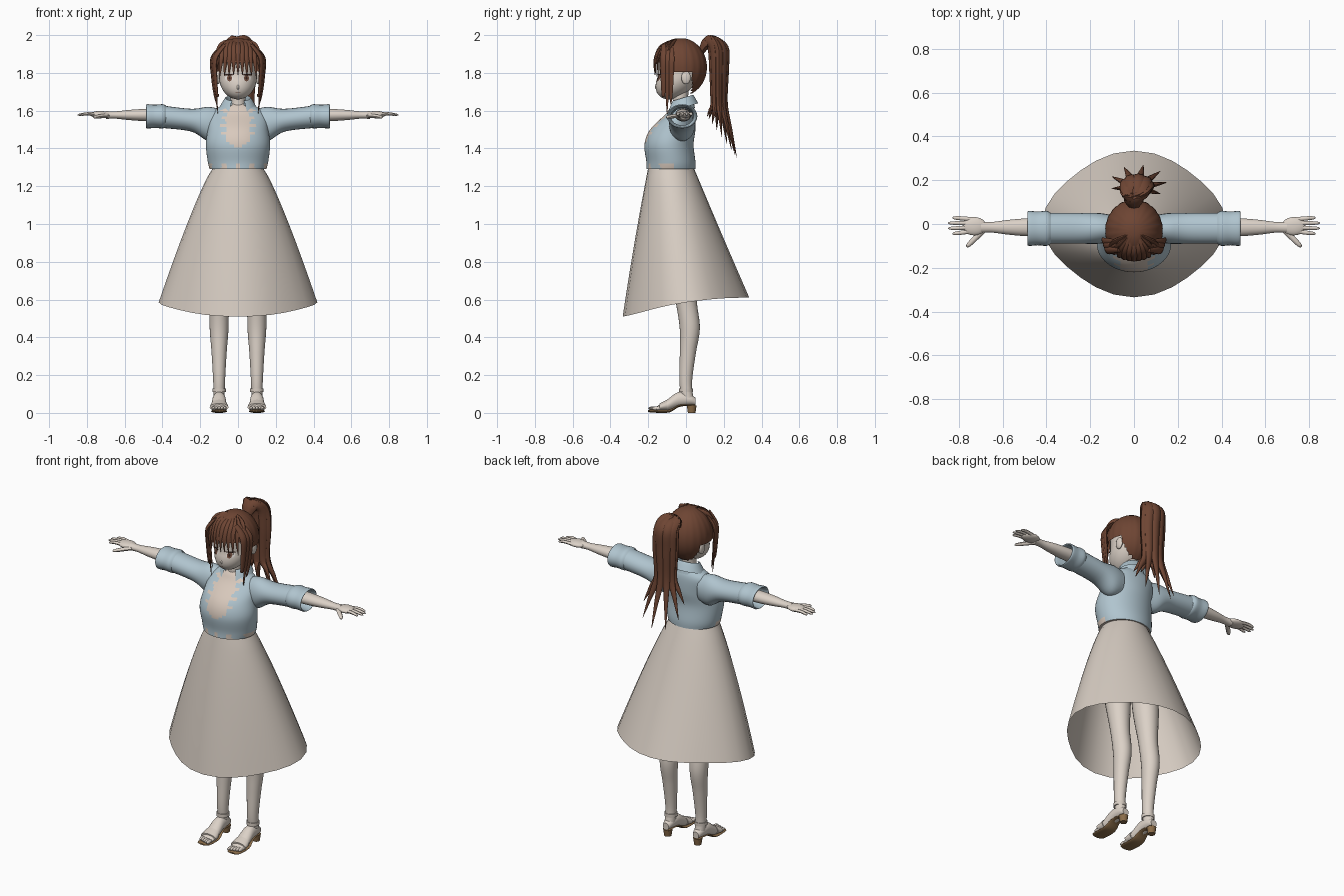
import bpy, bmesh
from math import sin, cos, pi, tau, sqrt, radians
from mathutils import Vector

cube = bpy.data.objects.get("Cube")
if cube:
    bpy.data.objects.remove(cube)


def material(name, *srgb):
    mat = bpy.data.materials.new(name)
    mat.use_nodes = True
    colour = [((c + .055) / 1.055) ** 2.4 for c in srgb] + [1]
    mat.diffuse_color = colour
    mat.node_tree.nodes["Principled BSDF"].inputs["Base Color"].default_value = colour
    return mat


SKIN = material("skin", .86, .82, .78)
SKIRT = material("skirt beige", .84, .8, .76)
BLOUSE = material("blouse beige", .85, .79, .74)
BLUE = material("jacket blue", .69, .77, .81)
HAIR = material("hair brown", .43, .27, .2)
SOLE = material("sole tan", .55, .43, .29)
WHITE = material("eye white", .9, .88, .86)
IRIS = material("iris brown", .45, .31, .25)
DARK = material("lash dark", .2, .13, .11)
X, Y, Z = Vector((1, 0, 0)), Vector((0, 1, 0)), Vector((0, 0, 1))


def mix(a, b, t):
    return a + (b - a) * t


def saw(value):
    return abs(value % 1 * 2 - 1)


def steps(count):
    return [i / count for i in range(count + 1)]


def smooth(keys, count=6):
    """Catmull-Rom samples through a list of equal-length tuples."""
    samples = []
    for i in range(len(keys) - 1):
        group = keys[max(i - 1, 0)], keys[i], keys[i + 1], keys[min(i + 2, len(keys) - 1)]
        for t in steps(count)[:-1]:
            samples.append(tuple(
                b + t / 2 * (c - a + t * (2 * a - 5 * b + 4 * c - d + t * (3 * (b - c) + d - a)))
                for a, b, c, d in zip(*group)))
    return samples + [tuple(keys[-1])]


def loft(name, mats, rings, sides=24, caps=True, mirror=False, start=0, arc=tau, bend=None, rule=None, cut=None):
    """Skin (centre, u, v) rings; bend moves points, rule picks materials, cut removes faces."""
    bm = bmesh.new()
    closed = arc == tau
    spans = sides if closed else sides - 1
    angles = [start + arc * k / spans for k in range(sides)]
    rows = []
    for centre, u, v in rings:
        points = [centre + u * cos(a) + v * sin(a) for a in angles]
        rows.append([bm.verts.new(bend(p, a) if bend else p) for p, a in zip(points, angles)])
    for row, following in zip(rows, rows[1:]):
        for k in range(spans):
            j = (k + 1) % sides
            bm.faces.new((row[k], row[j], following[j], following[k]))
    if caps and closed:
        bm.faces.new(rows[0])
        bm.faces.new(rows[-1])
    if cut:
        doomed = [f for f in bm.faces if cut(f.calc_center_median())]
        bmesh.ops.delete(bm, geom=doomed, context='FACES')
    bmesh.ops.recalc_face_normals(bm, faces=bm.faces)
    if rule:
        for face in bm.faces:
            face.material_index = rule(face.calc_center_median())
    mesh = bpy.data.meshes.new(name)
    bm.to_mesh(mesh)
    bm.free()
    part = bpy.data.objects.new(name, mesh)
    bpy.context.collection.objects.link(part)
    for mat in mats:
        mesh.materials.append(mat)
    bpy.ops.object.select_all(action='DESELECT')
    part.select_set(True)
    bpy.context.view_layer.objects.active = part
    bpy.ops.object.shade_smooth_by_angle(angle=radians(45))
    if mirror:
        part.modifiers.new("Mirror", 'MIRROR').use_mirror_merge = False


def tube(name, mats, axis, base, keys, flat=1, **options):
    """Loft along an axis; keys hold position, offset, radius and optionally a second radius."""
    along, u, v = {'x': (X, Y, Z), 'y': (Y, X, Z), 'z': (Z, X, Y)}[axis]
    shift = v
    rings = []
    for place, offset, radius, *second in smooth(keys):
        depth = second[0] if second else radius * flat
        rings.append((Vector(base) + along * place + shift * offset, u * radius, v * depth))
    loft(name, mats, rings, **options)


def ball(name, mats, centre, radii, **options):
    a, b, c = radii
    rings = [(Vector(centre) - Z * c * cos(pi * t), X * a * sin(pi * t), Y * b * sin(pi * t))
             for t in steps(20)[1:-1]]
    loft(name, mats, rings, **options)


def pointed(t):
    return min(1, .5 + 2 * t) * max(.02, 1 - t * t)


def rounded(t):
    return sqrt(max(.03, 1 - t ** 6)) * (1 - t / 5)


def sweep(name, mats, points, width, depth, out, shape=pointed, **options):
    """Tapered strand along a path, with its flat side facing out."""
    path = [Vector(p) for p in smooth(points)]
    last = len(path) - 1
    rings = []
    for i, point in enumerate(path):
        tangent = (path[min(i + 1, last)] - path[max(i - 1, 0)]).normalized()
        side = tangent.cross(out).normalized()
        size = shape(i / last)
        rings.append((point, side * width * size, side.cross(tangent) * depth * size))
    loft(name, mats, rings, sides=8, **options)


# Skirt: flared cone whose hem dips at the front
def hang(p, angle):
    drop = max(0, (1.3 - p.z) / .7)
    front = -p.y * 3
    pinch = 1 - .07 * drop * sin(2 * angle) ** 2
    dip = .015 + .05 * front + .025 * front * front
    return Vector((p.x * pinch, p.y * pinch, p.z - dip * drop * drop))


loft("skirt", [SKIRT], [(Vector((0, mix(-.08, 0, t), mix(1.3, .6, t))), X * mix(.13, .42, t ** .85),
     Y * mix(.12, .335, t)) for t in steps(16)], sides=28, caps=False, bend=hang)


# Jacket with ragged front opening and notched hem
def jacket_rule(c):
    opening = min(1.5 * (c.z - 1.4), .05 + .045 * saw(c.z * 25))
    notch = c.z < 1.32 and (abs(c.x) * 13 + .2) % 1 < .35
    return int(c.y < -.06 and (notch or abs(c.x) < opening))


tube("jacket_body", [BLUE, BLOUSE], 'z', (0, 0, 0), [
    (1.29, -.08, .15, .13), (1.33, -.08, .16, .13), (1.42, -.09, .17, .13), (1.5, -.07, .16, .12),
    (1.58, -.03, .15, .08), (1.62, -.02, .1, .06), (1.64, -.02, .05, .04)], sides=96, rule=jacket_rule)
tube("sleeve", [BLUE], 'x', (0, -.02, 1.57), [
    (.1, -.04, .06, .08), (.16, -.04, .07, .09), (.25, -.02, .07, .06), (.42, 0, .07, .06)],
    caps=False, mirror=True)
tube("cuff", [BLUE], 'x', (0, -.02, 1.57), [
    (.38, 0, .07), (.4, 0, .08), (.44, 0, .077), (.48, 0, .08), (.48, 0, .07), (.42, 0, .06)],
    flat=.8, caps=False, mirror=True)
tube("collar", [BLUE], 'z', (0, -.02, 0), [(1.6, 0, .08), (1.66, 0, .065), (1.67, 0, .07), (1.62, 0, .1)],
     flat=.85, sides=32, start=.5 - pi / 2, arc=tau - 1, bend=lambda p, a: p + Z * p.y * .3)


# Neck and head
def head_ring(t):
    rise = min(1, 2 * t)
    radius = .1 * sqrt(1.001 - (1 - rise) ** 2)
    return Vector((0, mix(-.09, -.04, rise), mix(1.66, 1.9, t))), X * radius, Y * radius * 1.1


tube("neck", [SKIN], 'z', (0, -.03, 0), [(1.58, 0, .05), (1.64, 0, .04), (1.72, 0, .045)])
loft("head", [SKIN], [head_ring(t * t) for t in steps(20)], sides=36)
ball("nose", [SKIN], (0, -.153, 1.725), (.008, .012, .014))
ball("ear", [SKIN], (.105, 0, 1.775), (.012, .025, .035), mirror=True)


# Thin facial plates that follow the curve of the face
def face_plate(name, mat, x, z, width, height, lift, mirror=True):
    def wrap(p, angle):
        centre, side, depth = head_ring((p.z - 1.66) / .24)
        p.y = centre.y - depth.y * sqrt(1 - (p.x / side.x) ** 2) - lift
        return p
    rings = [(Vector((x, 0, z)), X * width * k, Z * height * k) for k in (1, .7, .4, .02)]
    loft(name, [mat], rings, mirror=mirror, bend=wrap)


face_plate("eye_white", WHITE, .047, 1.772, .022, .017, .002)
face_plate("iris", IRIS, .045, 1.772, .013, .017, .004)
face_plate("pupil", DARK, .045, 1.772, .005, .008, .006)
face_plate("upper_lash", DARK, .048, 1.79, .026, .004, .006)
face_plate("mouth", IRIS, 0, 1.695, .013, .002, .002, mirror=False)


# Hair cap with shallow locks, open over the face, ears and nape
def comb(p, angle):
    ridge = 1 + .02 * abs(sin(10 * angle))
    return Vector((p.x * ridge, p.y * ridge, p.z))


def bare(c):
    return c.z < (1.85 if c.y < -.09 else 1.81 if c.y < .03 else 1.69)


ball("hair_cap", [HAIR], (0, -.03, 1.83), (.13, .14, .155), sides=80, bend=comb, cut=bare)

# Fringe and side locks
for i in range(11):
    x = (i - 5) * .022
    recede = 4 * x * x
    tip = 1.78 + .02 * saw(i / 2 + .2) - abs(x) / 7
    sweep(f"fringe_{i + 1}", [HAIR], [(x / 4, -.05, 1.97), (x * .8, recede - .13, 1.94),
          (x, recede - .165, 1.87), (x * 1.1, recede - .165, tip)], .021, .011, -Y)
for i, tip in enumerate((1.69, 1.58, 1.63)):
    y = -.12 + .02 * i
    x = .11 + .006 * i
    sweep(f"side_lock_{i + 1}", [HAIR], [(.07, y, 1.95), (x + .01, y, 1.88), (x + .01, y, 1.78),
          (x, y, 1.68), (x - .01, y, tip)], .022, .011, X - Y / 2, mirror=True)

# High ponytail: a ring of strands that rise, fall and fan out
for i in range(9):
    x, y = cos(tau * i / 9), sin(tau * i / 9)
    tip = Vector((.13 * x + .02, .19 + .08 * y, 1.46 - .11 * y))
    fall = Vector((.05 * x + .015, .175 + .03 * y, 1.64))
    sweep(f"ponytail_{i + 1}", [HAIR], [(0, .08, 1.91), (.02 * x, .12 + .01 * y, 1.965),
          (.04 * x + .01, .17 + .03 * y, 1.93), fall + Z * .17, fall, (fall + tip) / 2, tip],
          .042, .03, Y, mirror=False)

# Arms and hands
tube("forearm", [SKIN], 'x', (0, -.015, 1.577), [
    (.4, 0, .043), (.5, 0, .04), (.58, 0, .033), (.65, 0, .024), (.7, 0, .026)], flat=.8, mirror=True)
ball("palm", [SKIN], (.73, -.01, 1.58), (.055, .042, .018), mirror=True)
for i in range(4):
    y = -.04 + .022 * i
    reach = .85 if i in (1, 2) else .83
    sweep(f"finger_{i + 1}", [SKIN], [(.74, y * .8, 1.58), (.79, y, 1.584), (reach, y * 1.1, 1.577)],
          .0105, .0095, Z, rounded, mirror=True)
sweep("thumb", [SKIN], [(.68, -.02, 1.575), (.73, -.07, 1.57), (.765, -.105, 1.565)],
      .014, .012, Z, rounded, mirror=True)

# Legs
tube("leg", [SKIN], 'z', (.1, 0, 0), [
    (1, -.04, .07), (.8, -.02, .07), (.6, 0, .053), (.45, .02, .05), (.32, .01, .04),
    (.2, 0, .033), (.13, 0, .03), (.07, .01, .03)], flat=1.07, mirror=True)

# Feet, toes and heeled sandals
tube("foot", [SKIN], 'y', (.1, 0, 0), [
    (.05, .06, .02, .02), (.02, .07, .03, .03), (-.04, .07, .035, .04), (-.1, .04, .04, .03),
    (-.16, .02, .04, .01)], mirror=True)
for i in range(5):
    ball(f"toe_{i + 1}", [SKIN], (.07 + .015 * i, .005 * i - .175, .024), (.009, .025, .01), mirror=True)
tube("sandal_sole", [SOLE], 'y', (.1, 0, 0), [
    (.05, .04, .02), (-.03, .04, .03), (-.09, .01, .04), (-.18, .01, .04), (-.2, .01, .02)],
    flat=.2, mirror=True)
tube("sandal_heel", [SOLE], 'z', (.1, .03, 0), [(0, 0, .02), (.04, 0, .026)], mirror=True)
tube("toe_strap", [SKIRT], 'y', (.1, 0, 0), [(-.1, .04, .045, .03), (-.14, .03, .05, .02)], mirror=True)
tube("ankle_strap", [SKIRT], 'z', (.1, 0, 0), [(.11, 0, .036), (.13, 0, .036)], mirror=True)
